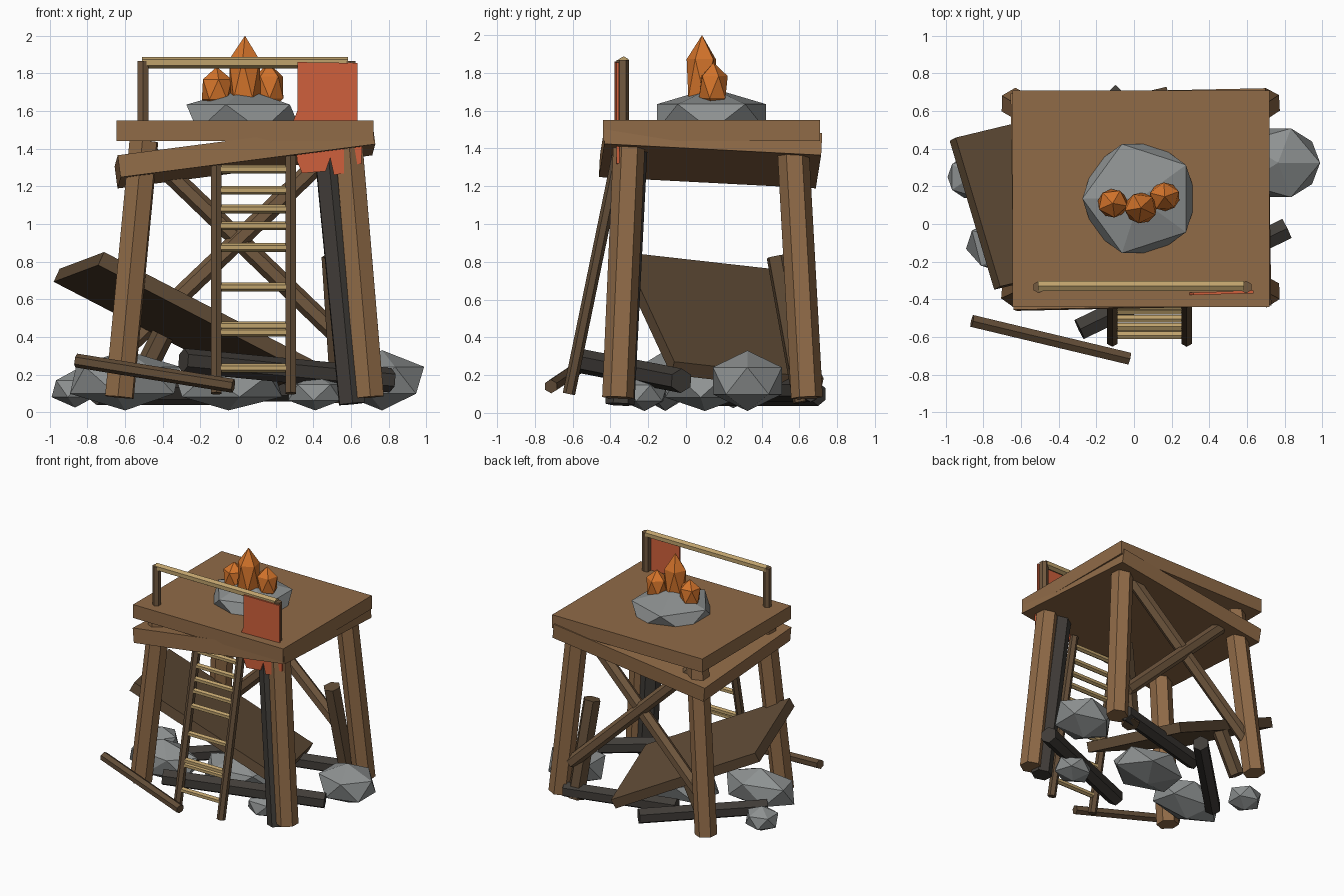
import bpy
import bmesh
from math import radians
from mathutils import Vector, Matrix, Euler

cube = bpy.data.objects.get("Cube")
if cube:
    bpy.data.objects.remove(cube, do_unlink=True)


def material(name, rgb):
    m = bpy.data.materials.new(name)
    m.use_nodes = True
    m.diffuse_color = (*rgb, 1)
    m.node_tree.nodes["Principled BSDF"].inputs["Base Color"].default_value = (*rgb, 1)
    return m


TIMBER = material("timber brown", (0.28, 0.147, 0.064))
WEATHERED = material("weathered brown", (0.17, 0.1, 0.05))
DARK = material("dark plank brown", (0.12, 0.073, 0.038))
CHAR = material("charred wood", (0.052, 0.046, 0.04))
TAN = material("pale rung wood", (0.52, 0.36, 0.15))
STONE = material("grey stone", (0.27, 0.285, 0.285))
CLOTH = material("red cloth", (0.63, 0.118, 0.045))
FLAME = material("orange crystal", (0.66, 0.175, 0.024))


def finish(name, bm, mat):
    bmesh.ops.recalc_face_normals(bm, faces=bm.faces[:])
    mesh = bpy.data.meshes.new(name)
    bm.to_mesh(mesh)
    bm.free()
    mesh.materials.append(mat)
    obj = bpy.data.objects.new(name, mesh)
    bpy.context.collection.objects.link(obj)
    return obj


def box(name, centre, size, mat, rotation=None):
    """Box of a given size; rotation is a 3x3 matrix."""
    bm = bmesh.new()
    bmesh.ops.create_cube(bm, size=1)
    turn = rotation.to_4x4() if rotation else Matrix()
    bm.transform(Matrix.Translation(centre) @ turn @ Matrix.Diagonal((*size, 1)))
    return finish(name, bm, mat)


def beam(name, start, end, width, mat):
    """Straight six-sided beam between two points."""
    start, end = Vector(start), Vector(end)
    axis = end - start
    bm = bmesh.new()
    bmesh.ops.create_cone(bm, cap_ends=True, segments=6, radius1=width / 2,
                          radius2=width / 2, depth=axis.length)
    turn = axis.to_track_quat("Z", "Y").to_matrix().to_4x4()
    bm.transform(Matrix.Translation((start + end) / 2) @ turn)
    return finish(name, bm, mat)


def gem(name, centre, radii, mat, yaw=0, tilt=0):
    """Faceted stone or crystal."""
    bm = bmesh.new()
    bmesh.ops.create_icosphere(bm, subdivisions=1, radius=1)
    turn = Euler((radians(tilt), 0, radians(yaw))).to_matrix().to_4x4()
    bm.transform(Matrix.Translation(centre) @ Matrix.Diagonal((*radii, 1)) @ turn)
    return finish(name, bm, mat)


# Deck: level upper slab over a crooked lower slab
box("upper_deck", (0.037, 0.135, 1.495), (1.365, 1.15, 0.11), TIMBER)
crooked = Euler((radians(-3), radians(-7.4), radians(1.2))).to_matrix()
box("lower_deck", (0.037, 0.13, 1.365), (1.365, 1.15, 0.118), TIMBER, crooked)

# Four splayed legs
for side, foot_x, top_x in (("right", -0.63, -0.5), ("left", 0.7, 0.585)):
    for end, foot_y, top_y in (("front", -0.36, -0.3), ("back", 0.64, 0.565)):
        beam(f"{end}_{side}_leg", (foot_x, foot_y, 0.08), (top_x, top_y, 1.44),
             0.168, TIMBER)
beam("charred_leg", (0.605, -0.35, 0.045), (0.47, -0.28, 1.43), 0.155, CHAR)

# Crossed braces across the back
beam("back_brace_a", (0.6, 0.63, 0.34), (-0.5, 0.57, 1.4), 0.1, WEATHERED)
beam("back_brace_b", (-0.6, 0.61, 0.34), (0.5, 0.55, 1.39), 0.1, WEATHERED)

# Leaning ladder with uneven rungs
LADDER_FOOT, LADDER_TOP = Vector((0, -0.62, 0.1)), Vector((0, -0.36, 1.36))
for side, x in (("right", -0.115), ("left", 0.28)):
    offset = Vector((x, 0, 0))
    beam(f"ladder_{side}_rail", LADDER_FOOT + offset, LADDER_TOP + offset, 0.066, DARK)
for i, z in enumerate((0.235, 0.425, 0.46, 0.665, 0.875, 0.99, 1.08, 1.18, 1.29)):
    p = LADDER_FOOT.lerp(LADDER_TOP, (z - 0.1) / 1.26)
    beam(f"ladder_rung_{i + 1}", (-0.09, p.y, z), (0.255, p.y, z), 0.046, TAN)

# Front railing
for side, x in (("right", -0.505), ("left", 0.595)):
    beam(f"railing_{side}_post", (x, -0.335, 1.33), (x, -0.335, 1.867), 0.066, WEATHERED)
beam("railing_bar", (-0.51, -0.33, 1.857), (0.585, -0.33, 1.857), 0.062, TAN)

# Torn cloth hanging through the deck edge
outline = [(0.315, 1.86), (0.635, 1.855), (0.635, 1.54), (0.66, 1.42), (0.655, 1.32),
           (0.58, 1.31), (0.565, 1.27), (0.51, 1.26), (0.49, 1.35), (0.465, 1.28),
           (0.34, 1.27), (0.315, 1.33), (0.29, 1.54), (0.315, 1.6)]
bm = bmesh.new()
face = bm.faces.new([bm.verts.new((x, -0.378 + 0.03 * (x - 0.3), z)) for x, z in outline])
moved = bmesh.ops.extrude_face_region(bm, geom=[face])["geom"]
bmesh.ops.translate(bm, vec=(0, 0.014, 0),
                    verts=[v for v in moved if isinstance(v, bmesh.types.BMVert)])
finish("torn_cloth", bm, CLOTH)

# Signal fire: flat stone and three crystals
gem("fire_stone", (0.03, 0.135, 1.565), (0.34, 0.34, 0.155), STONE, yaw=180)
gem("middle_crystal", (0.037, 0.085, 1.77), (0.096, 0.092, 0.23), FLAME, yaw=190)
gem("right_crystal", (-0.113, 0.11, 1.715), (0.09, 0.085, 0.12), FLAME, yaw=205)
gem("left_crystal", (0.163, 0.145, 1.725), (0.09, 0.085, 0.13), FLAME, yaw=165)

# Large fallen board resting against the frame
along = Vector((1.12, 0.27, -0.58)).normalized()
across = Vector((-0.24, 0.8, -0.09))
across = (across - along * across.dot(along)).normalized()
facing = along.cross(across)
board_turn = Matrix((along, across, facing)).transposed()
box("fallen_board", (-0.285, 0.19, 0.482), (1.29, 0.83, 0.078), DARK, board_turn)

# Broken timbers and charred logs on the ground
beam("broken_post", (0.56, 0.63, 0.06), (0.51, 0.49, 0.83), 0.135, DARK)
beam("short_prop", (-0.56, 0.52, 0.09), (-0.4, 0.52, 0.41), 0.12, DARK)
beam("front_plank", (-0.86, -0.515, 0.275), (-0.025, -0.715, 0.14), 0.074, DARK)
beam("charred_log_front", (-0.29, -0.56, 0.275), (0.81, -0.025, 0.17), 0.13, CHAR)
beam("charred_log_back", (0.64, 0.66, 0.12), (-0.22, 0.43, 0.12), 0.125, CHAR)
beam("charred_log_side", (-0.06, 0.7, 0.1), (-0.75, 0.02, 0.1), 0.125, CHAR)

# Boulders around the feet
gem("back_left_boulder", (0.765, 0.325, 0.17), (0.25, 0.215, 0.16), STONE)
gem("outer_right_boulder", (-0.865, 0.25, 0.125), (0.14, 0.13, 0.1), STONE)
gem("front_right_boulder", (-0.6, -0.11, 0.17), (0.33, 0.18, 0.16), STONE, yaw=8)
gem("middle_boulder", (-0.05, 0.1, 0.14), (0.32, 0.24, 0.13), STONE, yaw=30)
gem("small_boulder", (0.41, -0.22, 0.105), (0.165, 0.135, 0.095), STONE, yaw=15)
